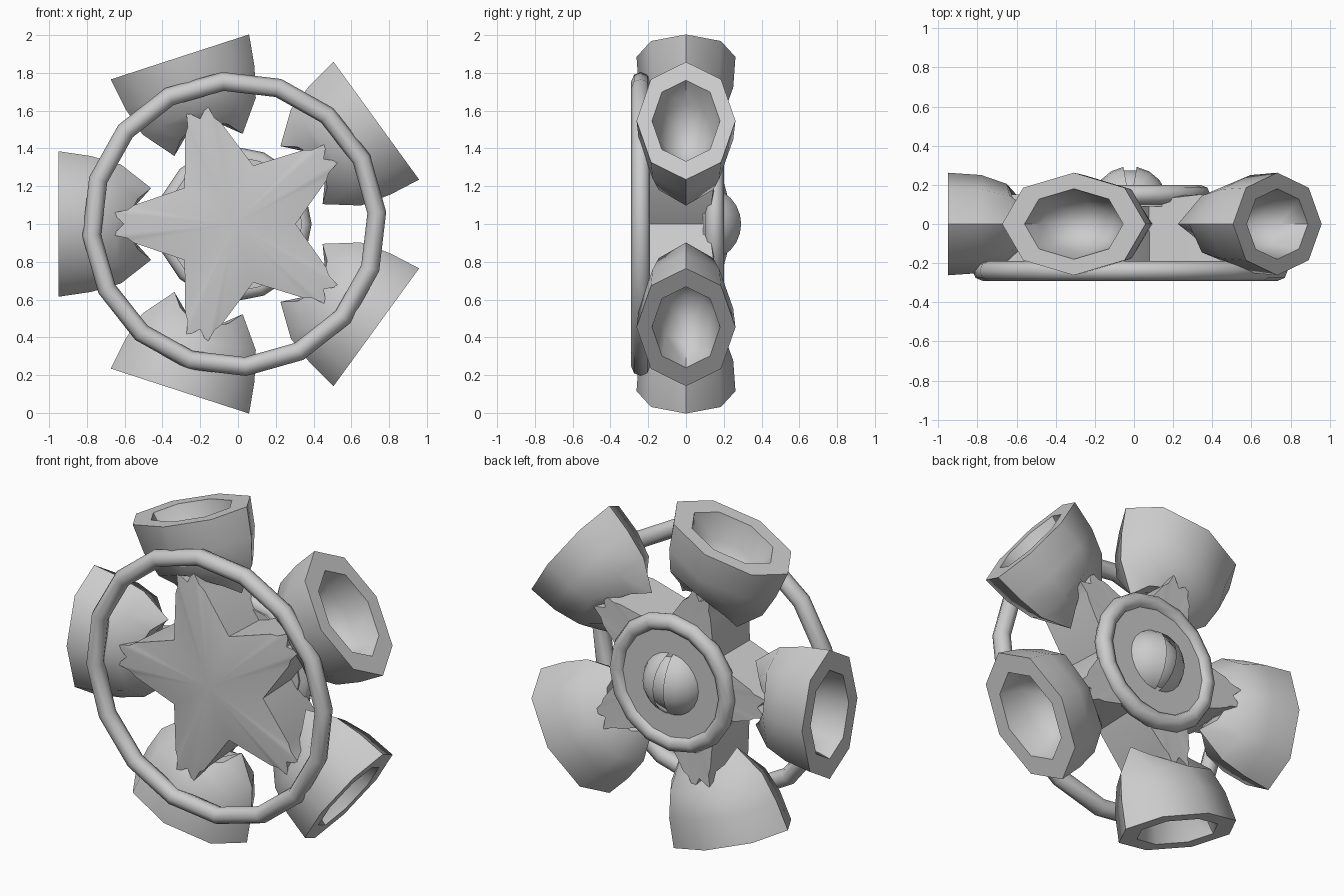
import bpy, bmesh
from math import sin, cos, pi, radians
from mathutils import Matrix, Vector

if "Cube" in bpy.data.objects:
    bpy.data.objects.remove(bpy.data.objects["Cube"])

CX = -0.02                                # hub centre
ANGLES = [radians(36 + 72 * i) for i in range(5)]


def polar(r, t, y, a):
    """Radial distance r, sideways offset t, depth y on the spoke at angle a."""
    return (CX + r * cos(a) - t * sin(a), y, 1 + r * sin(a) + t * cos(a))


def finish(name, bm, angle=40):
    bmesh.ops.recalc_face_normals(bm, faces=bm.faces)
    me = bpy.data.meshes.new(name)
    bm.to_mesh(me)
    bm.free()
    ob = bpy.data.objects.new(name, me)
    bpy.context.collection.objects.link(ob)
    bpy.ops.object.select_all(action='DESELECT')
    ob.select_set(True)
    bpy.context.view_layer.objects.active = ob
    bpy.ops.object.shade_smooth_by_angle(angle=radians(angle))
    return ob


def bridge(bm, a, b):
    n = len(a)
    for i in range(n):
        bm.faces.new((a[i], a[(i + 1) % n], b[(i + 1) % n], b[i]))


def fan(bm, loop, co):
    c = bm.verts.new(co)
    for i in range(len(loop)):
        bm.faces.new((loop[i], loop[(i + 1) % len(loop)], c))


def ring(name, major, minor, y, segs, offset):
    bpy.ops.mesh.primitive_torus_add(
        major_radius=major, minor_radius=minor, major_segments=segs,
        minor_segments=8, location=(CX, y, 1),
        rotation=(pi / 2, 0, 0))
    ob = bpy.context.object
    ob.name = name
    ob.data.transform(Matrix.Rotation(offset, 4, 'Z'))
    bpy.ops.object.shade_smooth_by_angle(angle=radians(50))


# Oval hollow cups: (radial, half width, half depth, lobe length)
CUP = [(.62, .19, .10, .0), (.58, .19, .10, .14), (.63, .315, .205, .03),
       (.76, .36, .25, 0), (.93, .385, .262, 0), (.93, .265, .18, 0),
       (.78, .225, .15, 0), (.68, .13, .09, 0)]
for k, a in enumerate(ANGLES):
    bm = bmesh.new()
    loops = []
    for r, w, d, lobe in CUP[1:]:
        loops.append([bm.verts.new(polar(
            r - lobe * cos(pi * i / 4) ** 2, w * cos(pi * i / 4),
            d * sin(pi * i / 4), a)) for i in range(8)])
    for p, q in zip(loops, loops[1:]):
        bridge(bm, p, q)
    fan(bm, loops[0], polar(.61, 0, 0, a))
    fan(bm, loops[-1], polar(.65, 0, 0, a))
    finish("cup_%d" % k, bm, 50)

# Star body with jagged arm ends, domed at the front
ARM = [(.53, -.10), (.565, -.075), (.645, -.058), (.585, 0),
       (.645, .058), (.565, .075), (.53, .10)]


def star_loop(bm, y, y_valley, scale):
    out = []
    for a in ANGLES:
        for r, t in ARM:
            out.append(bm.verts.new(polar(r * scale, t * scale, y, a)))
        out.append(bm.verts.new(polar(.325 * scale, 0, y_valley, a + pi / 5)))
    return out


bm = bmesh.new()
front = star_loop(bm, -.19, -.20, 1)
back = star_loop(bm, .15, .12, .95)
bridge(bm, front, back)
fan(bm, front, (CX, -.25, 1))
fan(bm, back, (CX, .14, 1))
finish("star_body", bm, 35)

# Large front ring and the rear hub rim
ring("front_ring", .757, .05, -.24, 16, radians(4.5))
ring("hub_rim", .36, .05, .15, 16, 0)

# Hub plate
bm = bmesh.new()
bmesh.ops.create_cone(bm, cap_ends=True, segments=16, radius1=.36, radius2=.36,
                      depth=.08, matrix=Matrix.Translation((CX, .13, 1))
                      @ Matrix.Rotation(pi / 2, 4, 'X'))
finish("hub_plate", bm)

# Rear ball with a recessed lens-shaped slit
for name, rad, slit in (("ball_core", .175, False), ("ball_lids", .195, True)):
    bm = bmesh.new()
    bmesh.ops.create_uvsphere(bm, u_segments=18, v_segments=12, radius=rad)
    bmesh.ops.rotate(bm, verts=bm.verts, cent=Vector(),
                     matrix=Matrix.Rotation(pi / 18, 3, 'Z'))
    if slit:
        gap = [f for f in bm.faces
               if f.calc_center_median().y > 0
               and abs(f.calc_center_median().x)
               < .18 * f.calc_center_median().y]
        bmesh.ops.delete(bm, geom=gap, context='FACES')
    bmesh.ops.translate(bm, verts=bm.verts, vec=(CX, .10, 1))
    finish(name, bm)
